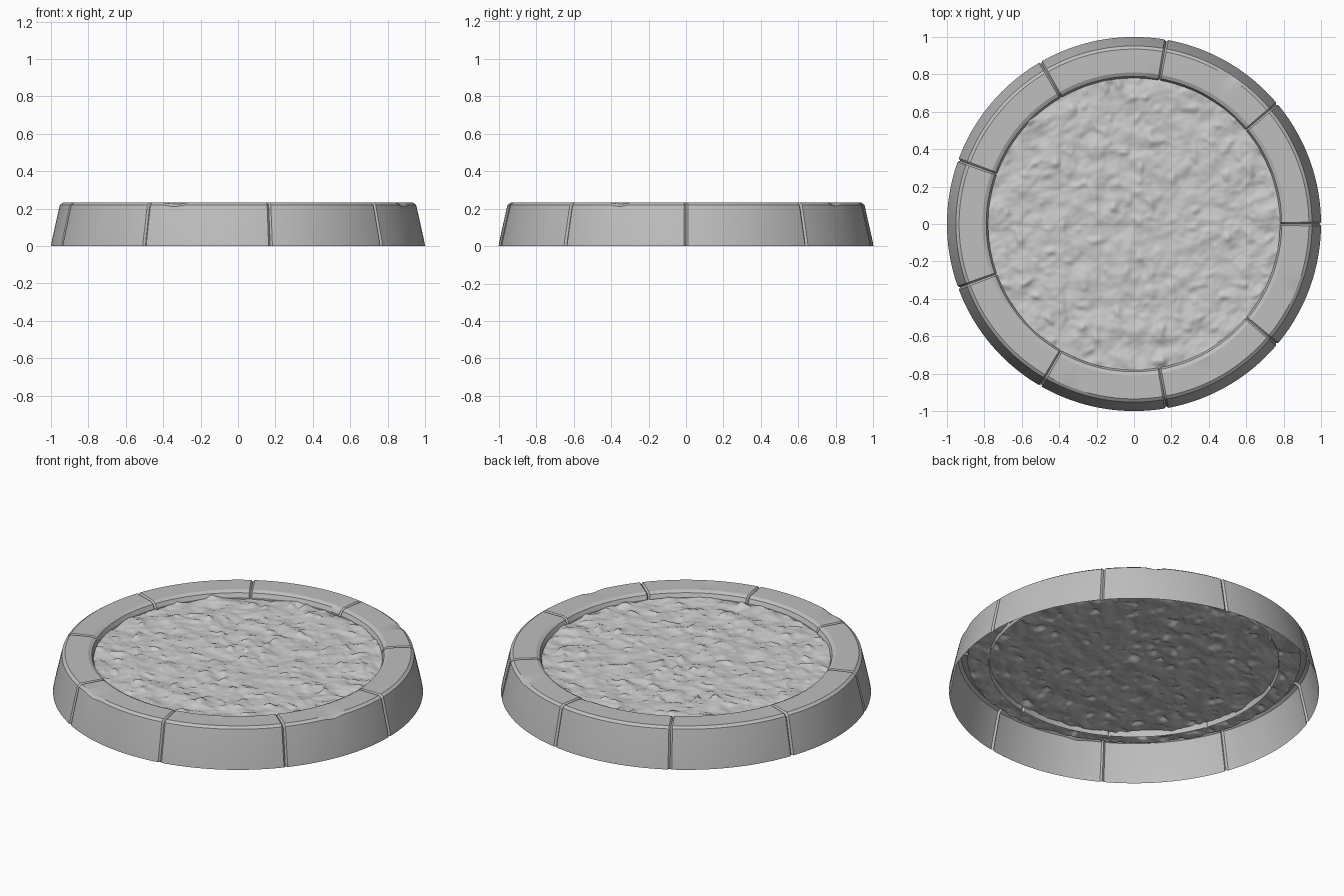
import bpy, bmesh, math
from mathutils import Vector, noise

cube = bpy.data.objects.get("Cube")
if cube:
    bpy.data.objects.remove(cube, do_unlink=True)


def make_material(name, grey):
    mat = bpy.data.materials.new(name)
    mat.use_nodes = True
    color = (grey, grey, grey, 1)
    mat.diffuse_color = color
    mat.node_tree.nodes["Principled BSDF"].inputs["Base Color"].default_value = color
    return mat


def make_object(name, bm, mat, angle):
    mesh = bpy.data.meshes.new(name)
    bm.to_mesh(mesh)
    bm.free()
    mesh.materials.append(mat)
    mesh.shade_smooth()
    mesh.set_sharp_from_angle(angle=math.radians(angle))
    obj = bpy.data.objects.new(name, mesh)
    bpy.context.collection.objects.link(obj)
    return obj


stone = make_material("grey stone", 0.52)
soil = make_material("pale soil", 0.59)

# Curb cross-section as (radius, height): outer foot, over the top, inner lip
PROFILE = [(1, 0), (0.995, 0.03), (0.957, 0.2), (0.952, 0.22), (0.935, 0.232),
           (0.87, 0.232), (0.81, 0.232), (0.79, 0.222), (0.78, 0.2), (0.785, 0.165)]
BLOCKS = 9
STEP = math.tau / BLOCKS
GROOVE = math.radians(0.6)
COLUMNS = 24

# Worn spots on the rim: angle in degrees, radius, size
CHIPS = [(-22, 0.945, 0.06), (-111, 0.945, 0.07), (57, 0.94, 0.05),
         (82, 0.79, 0.04), (-63, 0.87, 0.04)]


def wear(co):
    for deg, radius, size in CHIPS:
        a = math.radians(deg)
        spot = Vector((radius * math.cos(a), radius * math.sin(a), 0.23))
        fall = max(0, 1 - (co - spot).length / size)
        co.z -= 0.012 * fall
    return co


def curb_block(index):
    bm = bmesh.new()
    start = index * STEP
    inner = [GROOVE + (STEP - 2 * GROOVE) * i / COLUMNS for i in range(COLUMNS + 1)]
    angles = [0] + inner + [STEP]
    columns = []
    for i, a in enumerate(angles):
        at_joint = i in (0, len(angles) - 1)
        column = []
        for r, z in PROFILE:
            # Joint ends are sunk to leave a narrow groove between blocks
            if at_joint:
                r, z = 0.87 + (r - 0.87) * 0.92, z * 0.96
            t = start + a
            column.append(bm.verts.new(wear(Vector((r * math.cos(t), r * math.sin(t), z)))))
        columns.append(column)
    for left, right in zip(columns, columns[1:]):
        for k in range(len(PROFILE) - 1):
            bm.faces.new((left[k], right[k], right[k + 1], left[k + 1]))
    make_object(f"curb_block_{index + 1}", bm, stone, 25)


for n in range(BLOCKS):
    curb_block(n)

# Lumpy soil sheet: square grid rounded into a disc, then raised by noise
bm = bmesh.new()
bmesh.ops.create_grid(bm, x_segments=150, y_segments=150, size=1)
for v in bm.verts:
    x, y = v.co.x, v.co.y
    px = 0.9 * x * math.sqrt(1 - y * y / 2)
    py = 0.9 * y * math.sqrt(1 - x * x / 2)
    p = Vector((px, py, 0))
    lumps = noise.fractal(p * 8, 0.9, 2.0, 4)
    clods = max(0, noise.noise(p * 17 + Vector((5, 3, 1))) - 0.25)
    v.co = (px, py, min(0.224, 0.194 + 0.014 * lumps + 0.03 * clods))
make_object("soil_bed", bm, soil, 60)
